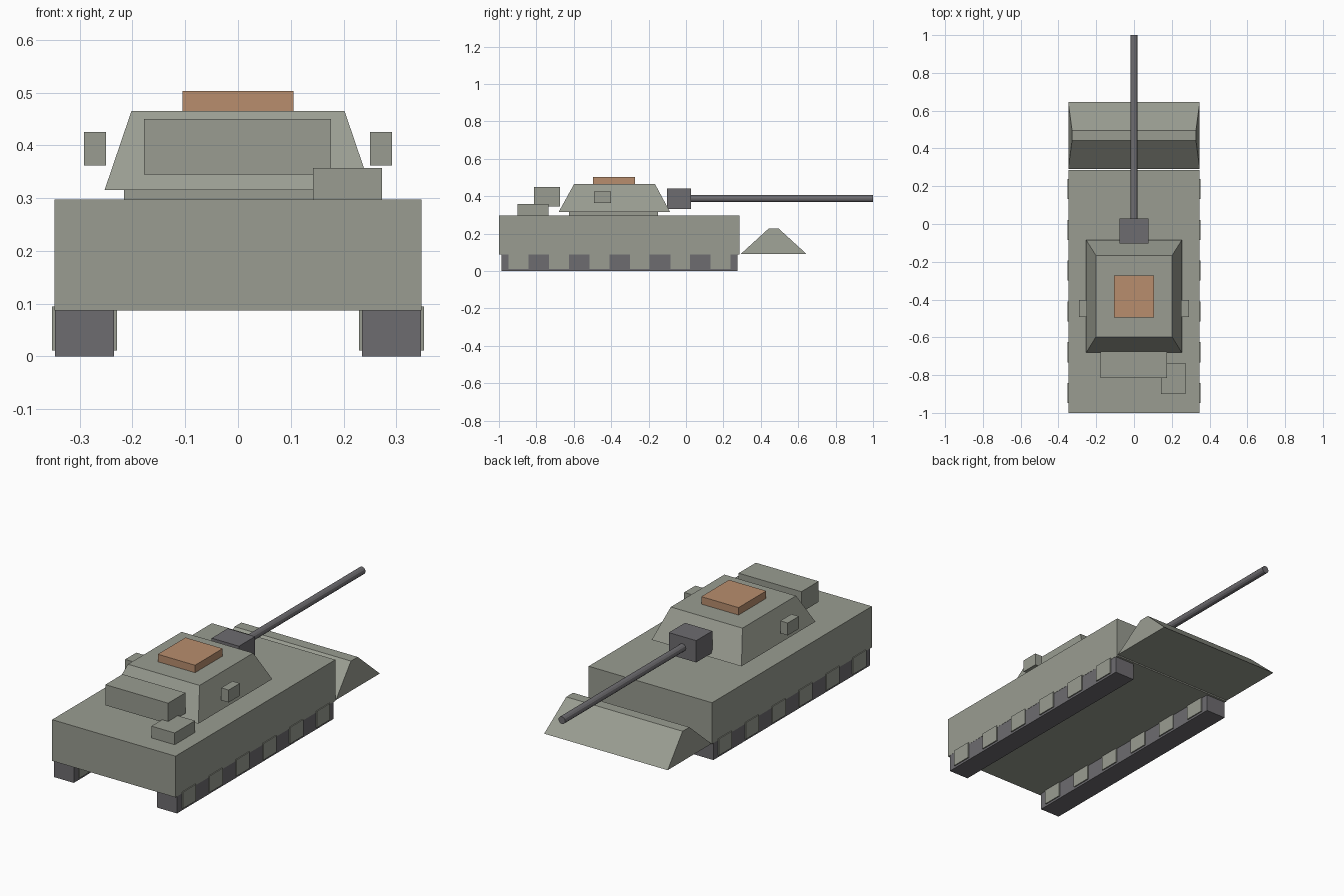
import bpy, bmesh, math

cube = bpy.data.objects.get("Cube")
if cube:
    bpy.data.objects.remove(cube, do_unlink=True)


def material(name, rgb):
    m = bpy.data.materials.new(name)
    m.use_nodes = True
    m.diffuse_color = (*rgb, 1)
    m.node_tree.nodes["Principled BSDF"].inputs["Base Color"].default_value = (*rgb, 1)
    return m


armour = material("grey green armour", (0.32, 0.335, 0.285))
steel = material("dark steel", (0.155, 0.15, 0.162))
copper = material("copper hatch", (0.48, 0.27, 0.155))


def finish(bm, name, mat):
    bmesh.ops.recalc_face_normals(bm, faces=bm.faces)
    mesh = bpy.data.meshes.new(name)
    bm.to_mesh(mesh)
    bm.free()
    mesh.materials.append(mat)
    obj = bpy.data.objects.new(name, mesh)
    bpy.context.collection.objects.link(obj)
    return obj


def block(name, mat, x, y, z, top_x=None, top_y=None):
    """Box from (min, max) ranges; optional top ranges make it a frustum."""
    bm = bmesh.new()
    bmesh.ops.create_cube(bm, size=1)
    for v in bm.verts:
        upper = v.co.z > 0
        xs = top_x if upper and top_x else x
        ys = top_y if upper and top_y else y
        v.co = (xs[v.co.x > 0], ys[v.co.y > 0], z[v.co.z > 0])
    return finish(bm, name, mat)


# Hull and front dozer blade
block("hull", armour, (-0.348, 0.348), (-1, 0.287), (0.087, 0.297))
block("dozer_blade", armour, (-0.348, 0.348), (0.292, 0.645), (0.09, 0.226),
      top_x=(-0.328, 0.328), top_y=(0.441, 0.496))

# Tracks with square wheel plates, and turret side boxes
for side, s in (("left", 1), ("right", -1)):
    def span(a, b):
        return tuple(sorted((s * a, s * b)))
    block(side + "_track", steel, span(0.235, 0.347), (-0.987, 0.275), (0, 0.0875))
    for i in range(6):
        y = -0.895 + i * 0.216
        block(f"{side}_wheel_{i + 1}", armour, span(0.229, 0.353),
              (y - 0.053, y + 0.053), (0.011, 0.095))
    block(side + "_turret_box", armour, span(0.25, 0.292), (-0.492, -0.402), (0.362, 0.425))

# Turret
block("turret_ring", armour, (-0.216, 0.216), (-0.626, -0.15), (0.297, 0.316))
block("turret", armour, (-0.253, 0.253), (-0.681, -0.085), (0.315, 0.465),
      top_x=(-0.202, 0.202), top_y=(-0.598, -0.166))
block("hatch", copper, (-0.105, 0.105), (-0.496, -0.273), (0.465, 0.503))
block("bustle", armour, (-0.178, 0.176), (-0.814, -0.675), (0.345, 0.45))
block("deck_box", armour, (0.142, 0.273), (-0.9, -0.736), (0.297, 0.357))

# Gun
block("mantlet", steel, (-0.077, 0.077), (-0.102, 0.028), (0.331, 0.442))
bm = bmesh.new()
bmesh.ops.create_cone(bm, cap_ends=True, segments=12, radius1=0.019, radius2=0.019, depth=0.99)
barrel = finish(bm, "gun_barrel", steel)
barrel.rotation_euler.x = math.radians(90)
barrel.location = (0, 0.505, 0.387)
